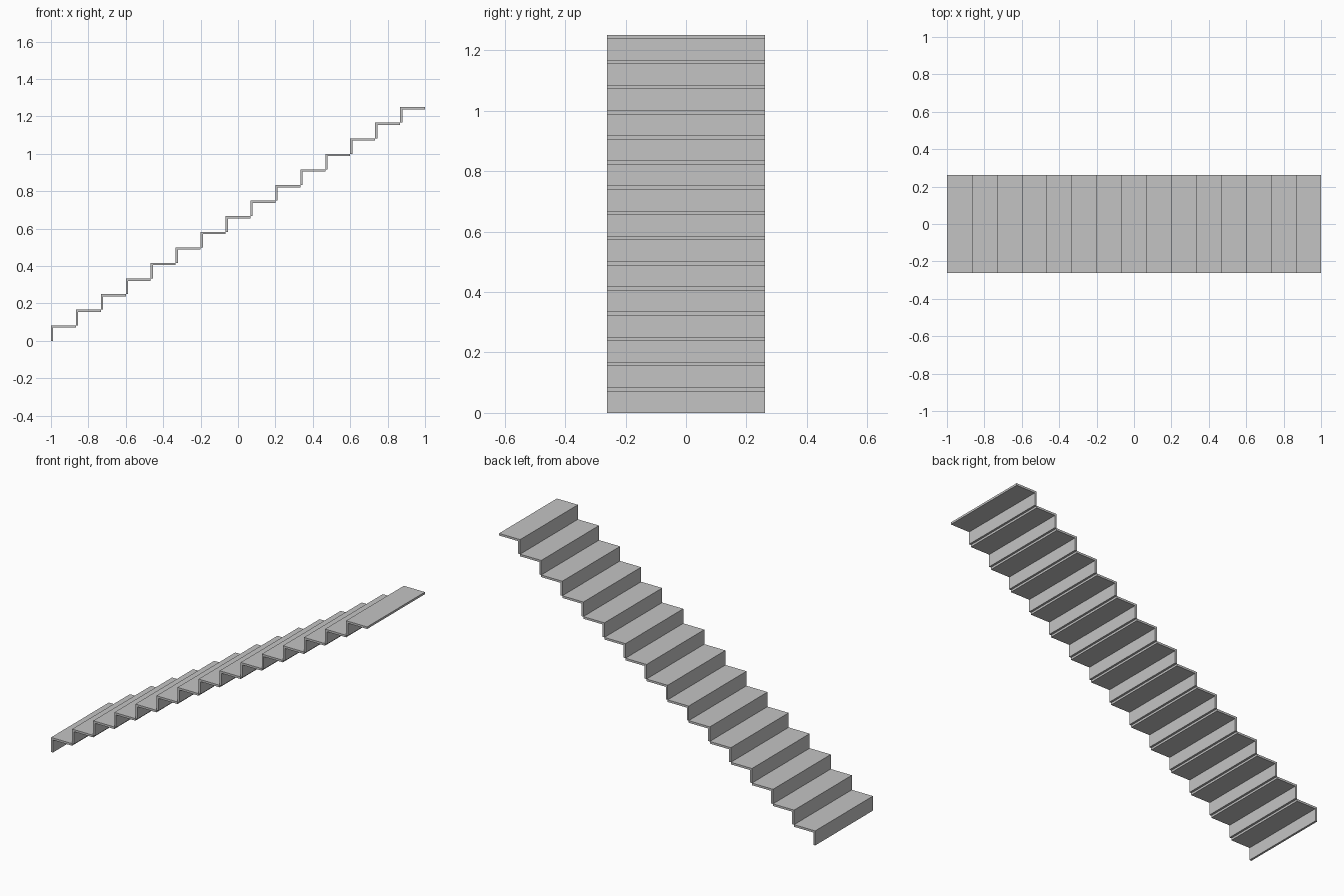
import bpy
import bmesh

if "Cube" in bpy.data.objects:
    bpy.data.objects.remove(bpy.data.objects["Cube"])

STEPS = 15
RUN = 2.0 / STEPS        # depth of each step
RISE = 1.25 / STEPS      # height of each step
T = 0.012                # sheet thickness
HALF_W = 0.261           # half of the stair width

grey = bpy.data.materials.new("plain grey")
grey.diffuse_color = (0.55, 0.55, 0.55, 1.0)
grey.use_nodes = True
grey.node_tree.nodes["Principled BSDF"].inputs["Base Color"].default_value = grey.diffuse_color


def make_step(x, z, number):
    """One folded step: riser and tread as an L-shaped section, extruded across."""
    section = [(0, 0), (T, 0), (T, RISE - T), (RUN, RISE - T), (RUN, RISE), (0, RISE)]
    bm = bmesh.new()
    face = bm.faces.new([bm.verts.new((x + px, -HALF_W, z + pz)) for px, pz in section])
    extruded = bmesh.ops.extrude_face_region(bm, geom=[face])["geom"]
    verts = [g for g in extruded if isinstance(g, bmesh.types.BMVert)]
    bmesh.ops.translate(bm, verts=verts, vec=(0, 2 * HALF_W, 0))
    bmesh.ops.recalc_face_normals(bm, faces=bm.faces[:])
    mesh = bpy.data.meshes.new(f"step_{number}")
    bm.to_mesh(mesh)
    bm.free()
    mesh.materials.append(grey)
    bpy.context.collection.objects.link(bpy.data.objects.new(f"step_{number}", mesh))


# Flight of steps, climbing towards +x
for i in range(STEPS):
    make_step(-1 + i * RUN, i * RISE, i + 1)
